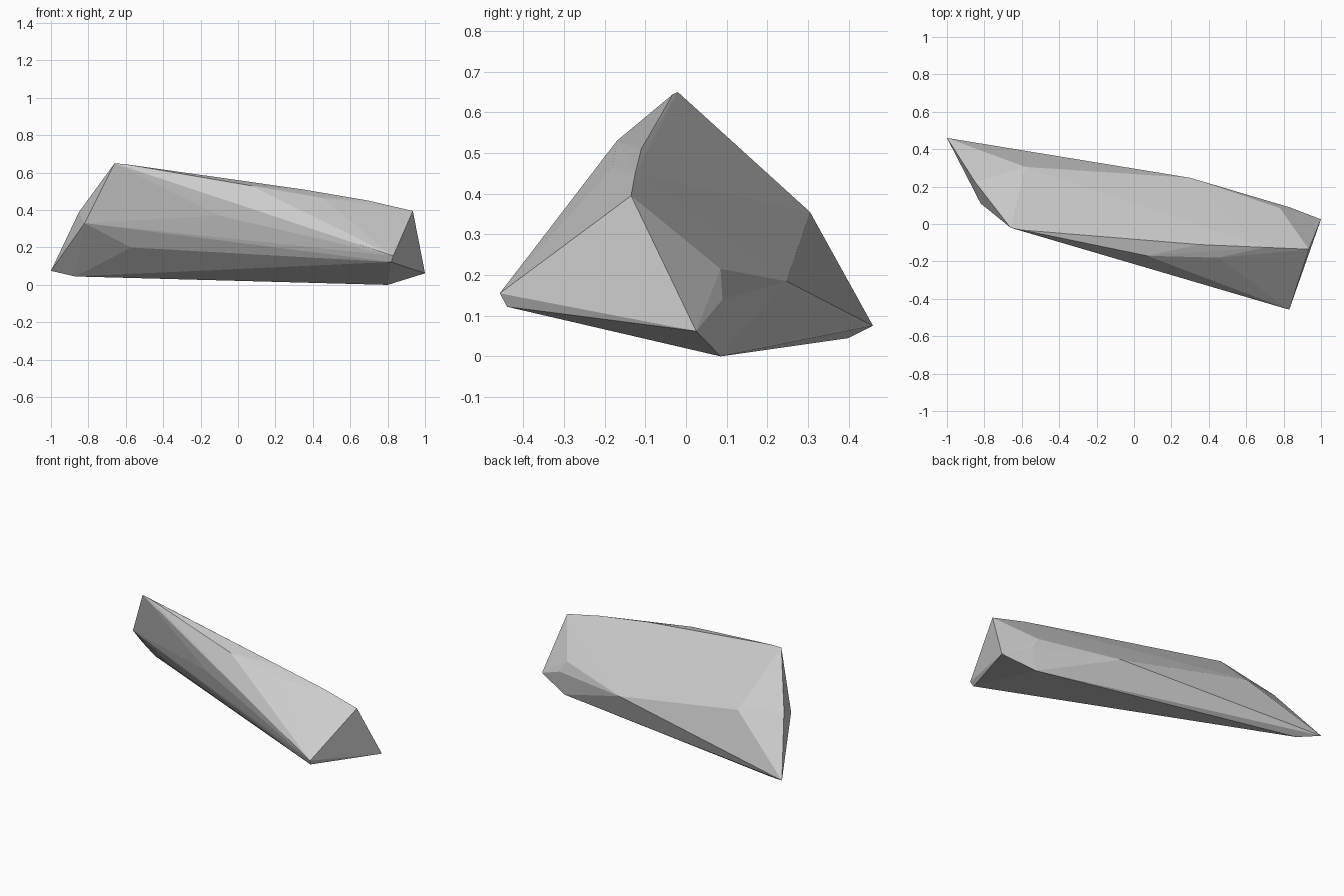
import bpy, bmesh

if "Cube" in bpy.data.objects:
    bpy.data.objects.remove(bpy.data.objects["Cube"])

# Corner points of the chipped stone, grouped by region
left_end = [(-1, .46, .075), (-.87, .40, .045), (-.82, .11, .33),
            (-.85, .225, .39), (-.66, -.02, .65), (-.60, -.032, .645)]
right_end = [(1, .025, .062), (.935, -.135, .395), (.80, .085, 0),
             (.83, -.458, .155), (.82, -.44, .122)]
front_side = [(-.57, .09, .20), (-.10, -.172, .37)]
top_ridge = [(.07, -.17, .53), (.45, -.18, .465), (.35, -.11, .51), (.70, -.125, .45)]
back_side = [(-.58, .305, .355), (.30, .247, .185), (.78, .085, .215), (.83, .09, .14)]

# Wrap the corners in a convex faceted skin
bm = bmesh.new()
for p in left_end + right_end + front_side + top_ridge + back_side:
    bm.verts.new(p)
hull = bmesh.ops.convex_hull(bm, input=bm.verts[:])
loose = [v for v in bm.verts if not v.link_faces]
bmesh.ops.delete(bm, geom=loose, context='VERTS')
bmesh.ops.recalc_face_normals(bm, faces=bm.faces[:])

mesh = bpy.data.meshes.new("stone_shard")
bm.to_mesh(mesh)
bm.free()
stone = bpy.data.objects.new("stone_shard", mesh)
bpy.context.collection.objects.link(stone)
